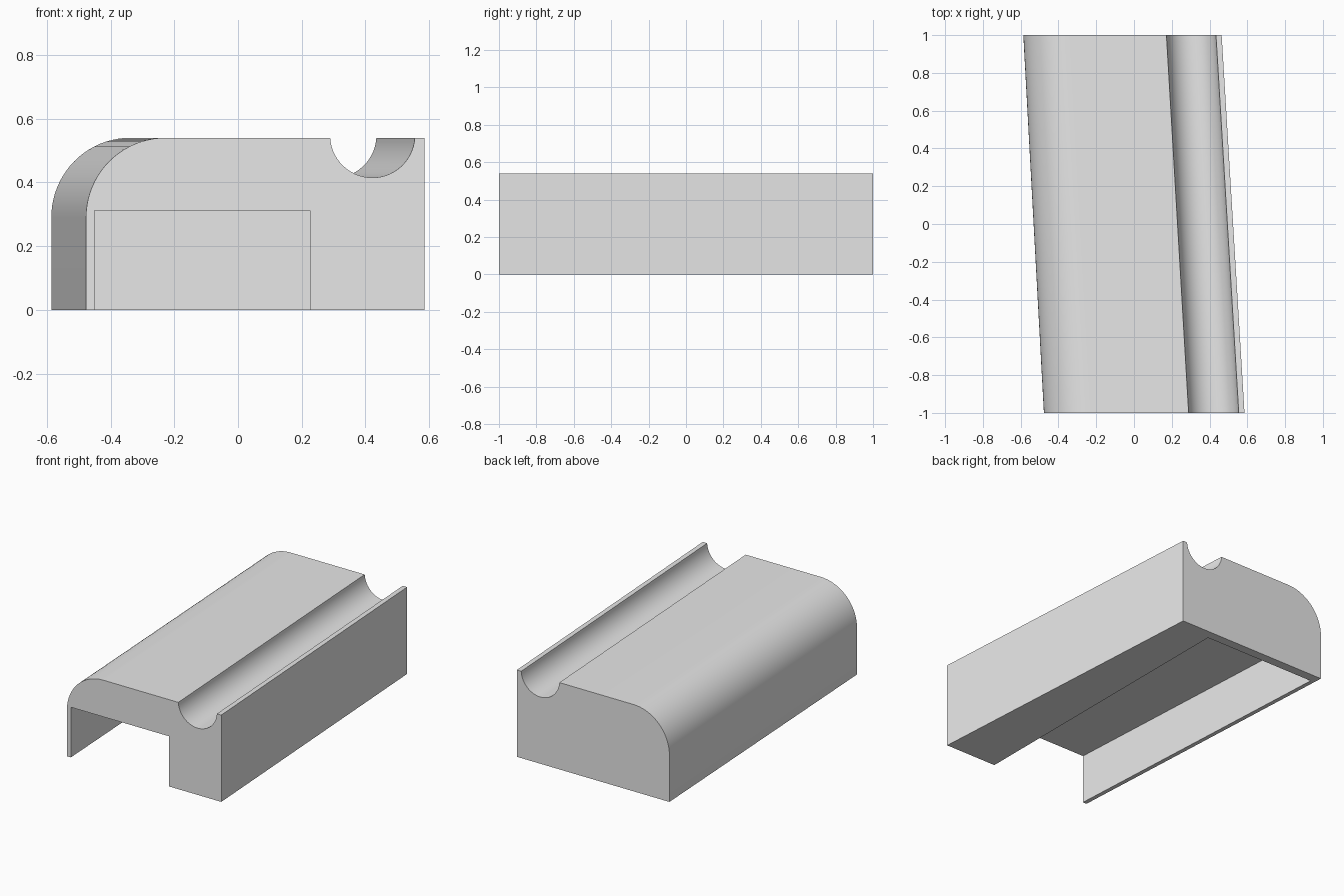
import bpy, bmesh, math

cube = bpy.data.objects.get("Cube")
if cube:
    bpy.data.objects.remove(cube, do_unlink=True)

# Overall sizes
LEFT, RIGHT, HEIGHT = -0.477, 0.585, 0.54   # outline at the front end
FILLET = 0.25                               # rounded top edge
GROOVE_X, GROOVE_R, GROOVE_Z = 0.422, 0.133, 0.548
CAV_LEFT, CAV_RIGHT, CAV_TOP, CAV_BACK = -0.45, 0.226, 0.312, 0.942


def skew(x, y):
    """Slide a front-end x sideways along the slanted length."""
    back_shift = -0.109 - 0.012 * (x - LEFT) / (RIGHT - LEFT)
    return x + back_shift * (y + 1) / 2


def arc(cx, cz, r, start, end, steps):
    angles = [start + (end - start) * i / steps for i in range(steps + 1)]
    return [(cx + r * math.cos(a), cz + r * math.sin(a)) for a in angles]


# Cross-section from bottom left, over the top, to bottom right
dip = math.asin((GROOVE_Z - HEIGHT) / GROOVE_R)
profile = [(LEFT, 0)]
profile += arc(LEFT + FILLET, HEIGHT - FILLET, FILLET, math.pi, math.pi / 2, 20)
profile += arc(GROOVE_X, GROOVE_Z, GROOVE_R, math.pi + dip, 2 * math.pi - dip, 28)
profile += [(RIGHT, HEIGHT), (RIGHT, 0)]

bm = bmesh.new()
front, back = [[bm.verts.new((skew(x, y), y, z)) for x, z in profile] for y in (-1, 1)]

# Cavity, open to the front and below; its left wall follows the slant
section = [(CAV_LEFT, 0), (CAV_LEFT, CAV_TOP), (CAV_RIGHT, CAV_TOP), (CAV_RIGHT, 0)]
cav_front = [bm.verts.new((x, -1, z)) for x, z in section]
cav_back = [bm.verts.new((skew(x, CAV_BACK) if x == CAV_LEFT else x, CAV_BACK, z))
            for x, z in section]

# Skins along the length, then the ends and the underside
for a, b in ((front, back), (cav_front, cav_back)):
    for i in range(len(a) - 1):
        bm.faces.new((a[i], a[i + 1], b[i + 1], b[i]))
bm.faces.new(front + cav_front[::-1])
bm.faces.new(back)
bm.faces.new(cav_back)
bm.faces.new((front[0], cav_front[0], cav_back[0], cav_back[-1],
              cav_front[-1], front[-1], back[-1], back[0]))
bmesh.ops.recalc_face_normals(bm, faces=bm.faces)

mesh = bpy.data.meshes.new("grooved_block")
bm.to_mesh(mesh)
bm.free()
block = bpy.data.objects.new("grooved_block", mesh)
bpy.context.collection.objects.link(block)

# Plain grey
grey = bpy.data.materials.new("light_grey")
grey.use_nodes = True
colour = (0.8, 0.8, 0.8, 1)
grey.diffuse_color = colour
grey.node_tree.nodes["Principled BSDF"].inputs["Base Color"].default_value = colour
mesh.materials.append(grey)

# Smooth curves, sharp edges
bpy.ops.object.select_all(action="DESELECT")
block.select_set(True)
bpy.context.view_layer.objects.active = block
bpy.ops.object.shade_smooth_by_angle(angle=math.radians(30))
